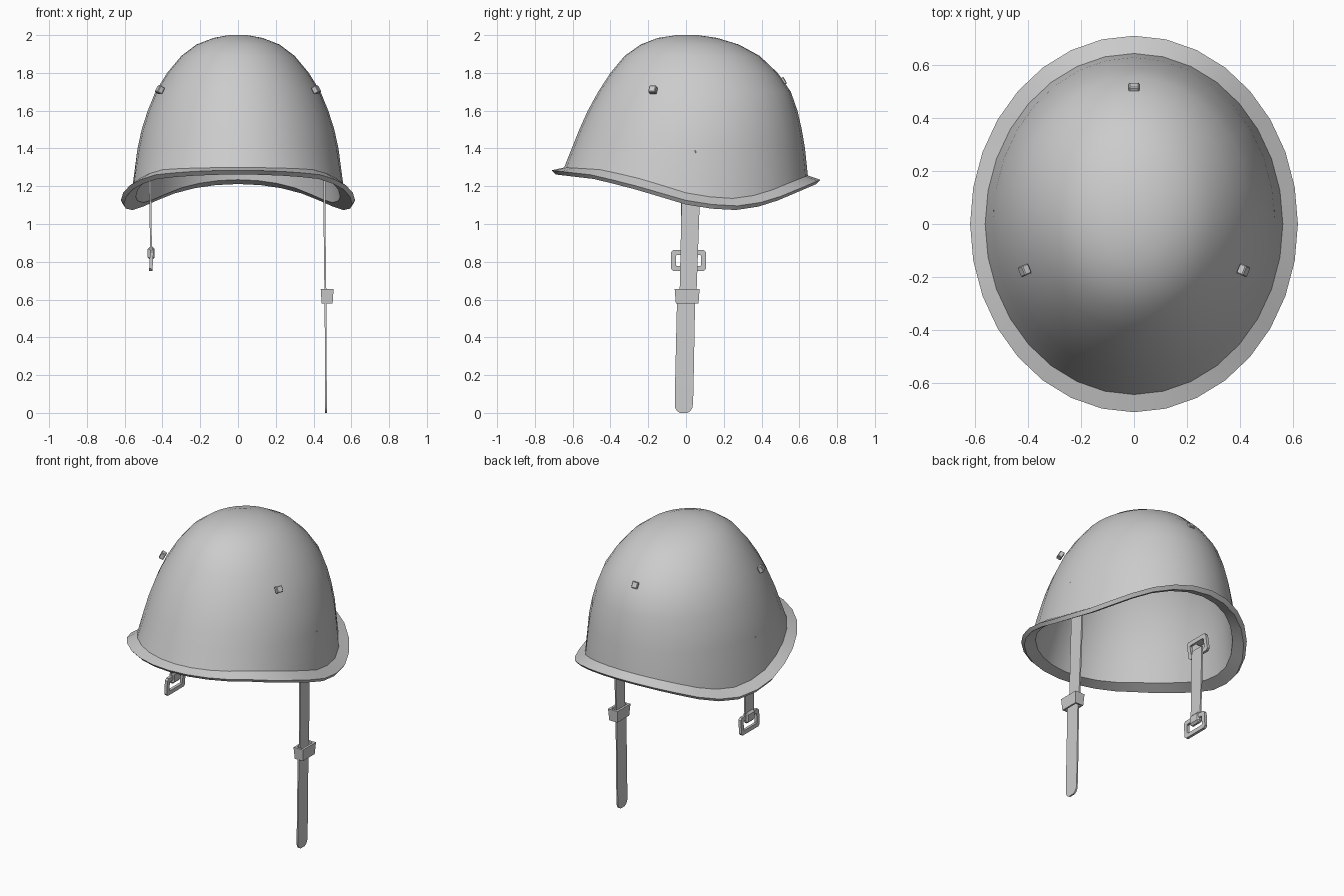
import bpy, bmesh, math
from mathutils import Vector, Matrix

if "Cube" in bpy.data.objects:
    bpy.data.objects.remove(bpy.data.objects["Cube"])

N = 32


def make(name, rings, closed=False, smooth=True):
    """Loft equal-length point rings; cap the ends unless closed into a loop."""
    bm = bmesh.new()
    vs = [[bm.verts.new(p) for p in r] for r in rings]
    n = len(vs[0])
    pairs = list(zip(vs, vs[1:])) + ([(vs[-1], vs[0])] if closed else [])
    for a, b in pairs:
        for i in range(n):
            j = (i + 1) % n
            bm.faces.new((a[i], a[j], b[j], b[i]))
    if not closed:
        bm.faces.new(vs[0])
        bm.faces.new(vs[-1])
    bmesh.ops.recalc_face_normals(bm, faces=bm.faces)
    me = bpy.data.meshes.new(name)
    bm.to_mesh(me)
    bm.free()
    ob = bpy.data.objects.new(name, me)
    bpy.context.collection.objects.link(ob)
    if smooth:
        bpy.ops.object.select_all(action='DESELECT')
        ob.select_set(True)
        bpy.context.view_layer.objects.active = ob
        bpy.ops.object.shade_smooth_by_angle(angle=math.radians(30))
    return ob


# Wavy height of the brim along y: high in front, low behind the ears
WAVE = [(-.72, 1.285), (-.5, 1.26), (-.3, 1.212), (0, 1.125), (.16, 1.1),
        (.3, 1.095), (.45, 1.125), (.72, 1.237)]


def wave(y):
    for (a, za), (b, zb) in zip(WAVE, WAVE[1:]):
        if y <= b:
            return za + (zb - za) * (y - a) / (b - a)
    return WAVE[-1][1]


def oval(hx, yf, yb, z=None, inset=0, lift=lambda s: 0):
    """One oval ring; z=None follows the brim wave raised by lift."""
    pts = []
    for i in range(N):
        t = 2 * math.pi * i / N
        s = math.sin(t)
        h = z if z is not None else wave(.712 * s) + lift(s)
        pts.append(((hx - inset) * math.cos(t),
                    (yf + yb) / 2 + ((yb - yf) / 2 - inset) * s, h))
    return pts


def rise(s):
    # junction sits higher over the brim edge at the sides
    return .015 + .025 * (1 - s * s) + (.008 if s > 0 else 0) * abs(s)


# Helmet shell: outer dome, brim, then inner dome in one loft
DOME = [(2.0, .05, -.05, .06), (1.985, .13, -.15, .165), (1.95, .22, -.24, .28),
        (1.89, .30, -.325, .39), (1.8, .375, -.40, .485), (1.7, .437, -.465, .555),
        (1.6, .478, -.52, .59), (1.5, .51, -.565, .613), (1.4, .532, -.605, .63)]
rings = [oval(hx, a, b, z) for z, hx, a, b in DOME]
rings += [oval(.563, -.645, .645, lift=rise),
          oval(.62, -.712, .712),
          oval(.605, -.69, .69, lift=lambda s: -.022),
          oval(.563, -.645, .645, inset=.022, lift=lambda s: rise(s) - .022)]
rings += [oval(hx, a, b, z - .02, inset=.02) for z, hx, a, b in reversed(DOME)]
make("helmet_shell", rings)


def frame(name, centre, w, h, bar, depth, tilt=0):
    """Rectangular ring in the y-z plane with slightly cut corners."""
    def rect(x, w, h, c):
        w, h = w / 2, h / 2
        return [(x, y, z) for y, z in
                ((-w + c, -h), (w - c, -h), (w, -h + c), (w, h - c),
                 (w - c, h), (-w + c, h), (-w, h - c), (-w, -h + c))]
    d = depth / 2
    ob = make(name, [rect(-d, w, h, .012), rect(d, w, h, .012),
                     rect(d, w - 2 * bar, h - 2 * bar, .004),
                     rect(-d, w - 2 * bar, h - 2 * bar, .004)], True, False)
    ob.location = centre
    ob.rotation_euler = (0, tilt, 0)
    return ob


def box(name, centre, size, rot=None, bevel=.006):
    bm = bmesh.new()
    bmesh.ops.create_cube(bm, size=1, matrix=Matrix.Diagonal((*size, 1)))
    bmesh.ops.bevel(bm, geom=bm.edges[:], offset=bevel, segments=1, affect='EDGES')
    me = bpy.data.meshes.new(name)
    bm.to_mesh(me)
    bm.free()
    ob = bpy.data.objects.new(name, me)
    ob.location = centre
    if rot:
        ob.rotation_euler = rot
    bpy.context.collection.objects.link(ob)


def strap(name, path, t=.005):
    """Flat ribbon through (x, y centre, z, half width)."""
    make(name, [[(x - t, y - w, z), (x + t, y - w, z), (x + t, y + w, z),
                 (x - t, y + w, z)] for x, y, z, w in path])


# Rivets for the liner: two sides and one at the back
for name, pos, yaw in (("rivet_right", (.414, -.175, 1.71), -.4),
                       ("rivet_left", (-.414, -.175, 1.71), math.pi + .4),
                       ("rivet_back", (0, .512, 1.755), math.pi / 2)):
    box(name, pos, (.03, .04, .04), (0, -.5, yaw), .004)

# Long chin strap on the right, with its slider loop
strap("long_strap", [(.457, .03, 1.32, .048), (.457, .024, 1.1, .048),
                     (.462, .012, .67, .045), (.464, 0, .58, .048),
                     (.465, -.01, .1, .049), (.465, -.012, .03, .047),
                     (.465, -.012, .01, .036), (.465, -.012, 0, .02)])
loop = [[(.472 + sx * a, .006 + sy * b, z) for sx, sy in
         ((-1, -1), (1, -1), (1, 1), (-1, 1))]
        for a, b, z in ((.029, .06, .58), (.034, .066, .655),
                        (.02, .052, .655), (.018, .05, .58))]
make("strap_slider", loop, True, False)

# Short strap on the left, folded around its buckle
strap("short_strap", [(-.467, .02, 1.32, .045), (-.464, .018, 1.1, .045),
                      (-.460, .014, .83, .042)])
box("strap_fold", (-.46, .014, .845), (.036, .085, .07), bevel=.012)
frame("buckle", (-.459, .013, .807), .185, .112, .026, .018, .05)

# Rings that hang the straps inside the shell
for side, s in (("right", 1), ("left", -1)):
    frame("strap_ring_" + side, (s * .472, .022, 1.335), .17, .11, .025, .018, -s * .15)
    box("ring_lug_" + side, (s * .497, .022, 1.38), (.07, .07, .025))
